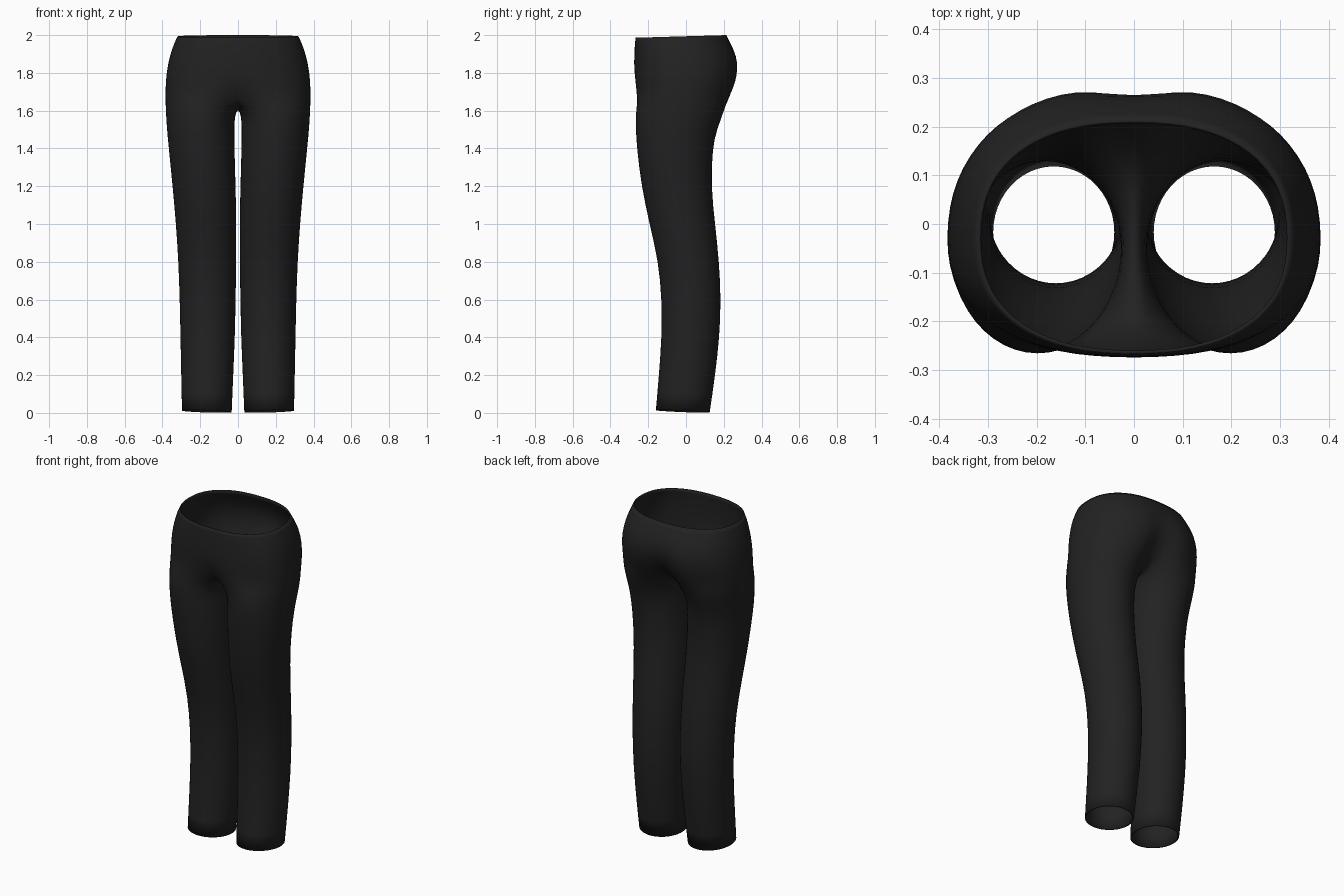
import bpy, bmesh
from math import sin, cos, pi, radians, exp, copysign

if "Cube" in bpy.data.objects:
    bpy.data.objects.remove(bpy.data.objects["Cube"])

OUT, INNER = 18, 6            # segments on the outer arc and on the inner thigh
RING = OUT + INNER

# hip rows: z, half width, front y, back y, front crease, back crease
HIPS = [
    (2.00, 0.322, -0.268, 0.214, 0.000, 0.000),
    (1.95, 0.342, -0.272, 0.244, 0.000, 0.004),
    (1.89, 0.362, -0.275, 0.276, 0.000, 0.012),
    (1.82, 0.377, -0.276, 0.288, 0.000, 0.028),
    (1.75, 0.384, -0.275, 0.277, 0.010, 0.052),
    (1.68, 0.386, -0.274, 0.252, 0.050, 0.095),
]
# leg rows: z, inner x, outer x, front y, back y
LEGS = [
    (1.60, 0.016, 0.384, -0.270, 0.205),
    (1.50, 0.018, 0.378, -0.268, 0.165),
    (1.40, 0.017, 0.368, -0.262, 0.142),
    (1.20, 0.011, 0.348, -0.238, 0.134),
    (1.00, 0.007, 0.330, -0.195, 0.156),
    (0.80, 0.008, 0.317, -0.147, 0.177),
    (0.60, 0.011, 0.310, -0.130, 0.187),
    (0.40, 0.015, 0.306, -0.130, 0.179),
    (0.20, 0.024, 0.302, -0.145, 0.156),
    (0.008, 0.032, 0.298, -0.161, 0.127),
]
# crotch seam between the legs, back to front: y, z
CROTCH = [(0.11, 1.635), (0.04, 1.618), (-0.03, 1.615), (-0.10, 1.625), (-0.17, 1.65)]


def hip_row(z, w, front, back, crease_f, crease_b):
    """Open half ring from the front seam round the side to the back seam."""
    cy, pts = -0.03, []
    for i in range(OUT + 1):
        a = pi * i / OUT
        x = 0 if i in (0, OUT) else w * sin(a) ** 0.85
        c = copysign(abs(cos(a)) ** 0.85, cos(a))
        dip = exp(-(x / 0.065) ** 2)
        if c > 0:
            y = cy + (front - cy) * c + crease_f * dip
        else:
            y = cy - (back - cy) * c - crease_b * dip
        tilt = -0.007 * (1 + c) if z > 1.99 else 0
        pts.append((x, y, z + tilt))
    return pts


def leg_row(z, x0, x1, front, back):
    """Closed ring of one leg, starting at its front inner side."""
    pts = []
    for i in range(RING):
        a = radians(-45 + 360 * i / RING)
        s, c = sin(a), cos(a)
        dz = 0
        if z < 0.1:
            dz = 0.004 * s + 0.006 * c            # slanted hem
        elif z > 1.55:
            dz = -0.03 * max(0, -s)               # lower on the inner thigh
        pts.append(((x0 + x1) / 2 + (x1 - x0) / 2 * s,
                    (front + back) / 2 - (back - front) / 2 * c, z + dz))
    return pts


bm = bmesh.new()


def add(points):
    return [bm.verts.new(p) for p in points]


def bridge(a, b, closed):
    n = len(a)
    for i in range(n if closed else n - 1):
        j = (i + 1) % n
        bm.faces.new((a[i], b[i], b[j], a[j]))


# seat and hips
row = None
for h in HIPS:
    new = add(hip_row(*h))
    if row:
        bridge(row, new, False)
    row = new

# leg, joined to the hips and the crotch seam
row = row + add([(0, y, z) for y, z in CROTCH])
for l in LEGS:
    new = add(leg_row(*l))
    bridge(row, new, True)
    row = new

bmesh.ops.recalc_face_normals(bm, faces=bm.faces)
# make sure the outermost face looks outward
side = max(bm.faces, key=lambda f: f.calc_center_median().x)
if side.normal.x < 0:
    bmesh.ops.reverse_faces(bm, faces=bm.faces)

mesh = bpy.data.meshes.new("trousers")
bm.to_mesh(mesh)
bm.free()
trousers = bpy.data.objects.new("trousers", mesh)
bpy.context.collection.objects.link(trousers)

cloth = bpy.data.materials.new("black_cloth")
cloth.diffuse_color = (0.016, 0.016, 0.016, 1)
cloth.use_nodes = True
cloth.node_tree.nodes["Principled BSDF"].inputs["Base Color"].default_value = cloth.diffuse_color
mesh.materials.append(cloth)
for p in mesh.polygons:
    p.use_smooth = True

# second half, smooth surface and thin cloth
mirror = trousers.modifiers.new("mirror", 'MIRROR')
mirror.use_clip = True
mirror.merge_threshold = 0.0005
smooth = trousers.modifiers.new("smooth", 'SUBSURF')
smooth.levels = smooth.render_levels = 1
thick = trousers.modifiers.new("thickness", 'SOLIDIFY')
thick.thickness = 0.007
thick.offset = -1
